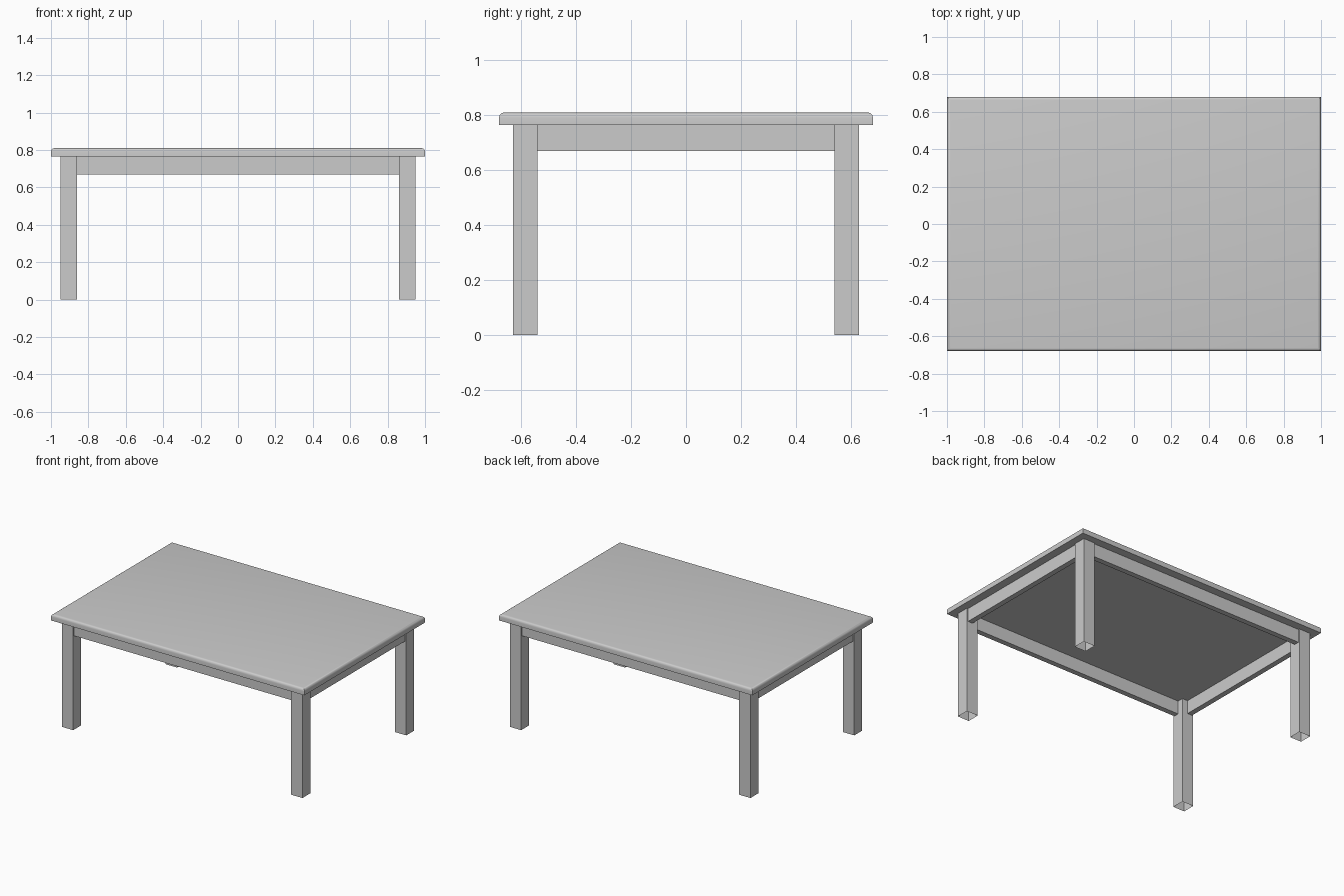
import bpy, bmesh, math
from mathutils import Matrix, Vector

if "Cube" in bpy.data.objects:
    bpy.data.objects.remove(bpy.data.objects["Cube"])

TOP_Z, UNDER_Z, APRON_Z = 0.81, 0.765, 0.67


def box(name, lo, hi, edit=None):
    """Axis-aligned box between two corners, with an optional bmesh edit."""
    lo, hi = Vector(lo), Vector(hi)
    bm = bmesh.new()
    bmesh.ops.create_cube(bm, size=1, matrix=Matrix.Translation((lo + hi) / 2)
                          @ Matrix.Diagonal((*(hi - lo), 1)))
    if edit:
        edit(bm)
    bm.normal_update()
    mesh = bpy.data.meshes.new(name)
    bm.to_mesh(mesh)
    bm.free()
    obj = bpy.data.objects.new(name, mesh)
    bpy.context.collection.objects.link(obj)
    return obj


def round_top(bm):
    edges = [e for e in bm.edges if all(v.co.z > TOP_Z - 0.001 for v in e.verts)]
    bmesh.ops.bevel(bm, geom=edges, offset=0.018, segments=4, profile=0.5,
                    affect='EDGES')


def open_ends(bm):
    ends = [f for f in bm.faces if abs(f.normal.z) > 0.9]
    bmesh.ops.delete(bm, geom=ends, context='FACES_ONLY')


# Tabletop with rounded upper rim
top = box("tabletop", (-1, -0.68, UNDER_Z), (1, 0.68, TOP_Z), round_top)
bpy.context.view_layer.objects.active = top
top.select_set(True)
bpy.ops.object.shade_smooth_by_angle(angle=math.radians(35))

# Four square legs, hollow and open at the foot
for sy, depth in ((-1, "front"), (1, "back")):
    for sx, side in ((-1, "left"), (1, "right")):
        cx, cy, h = sx * 0.905, sy * 0.585, 0.045
        box(f"{depth}_{side}_leg", (cx - h, cy - h, 0),
            (cx + h, cy + h, UNDER_Z), open_ends)

# Aprons between the legs, slightly set back from the leg faces
for s, name in ((-1, "front_apron"), (1, "back_apron")):
    box(name, (-0.86, s * 0.602 - 0.019, APRON_Z), (0.86, s * 0.602 + 0.019, UNDER_Z))
for s, name in ((-1, "left_apron"), (1, "right_apron")):
    box(name, (s * 0.922 - 0.019, -0.54, APRON_Z), (s * 0.922 + 0.019, 0.54, UNDER_Z))
